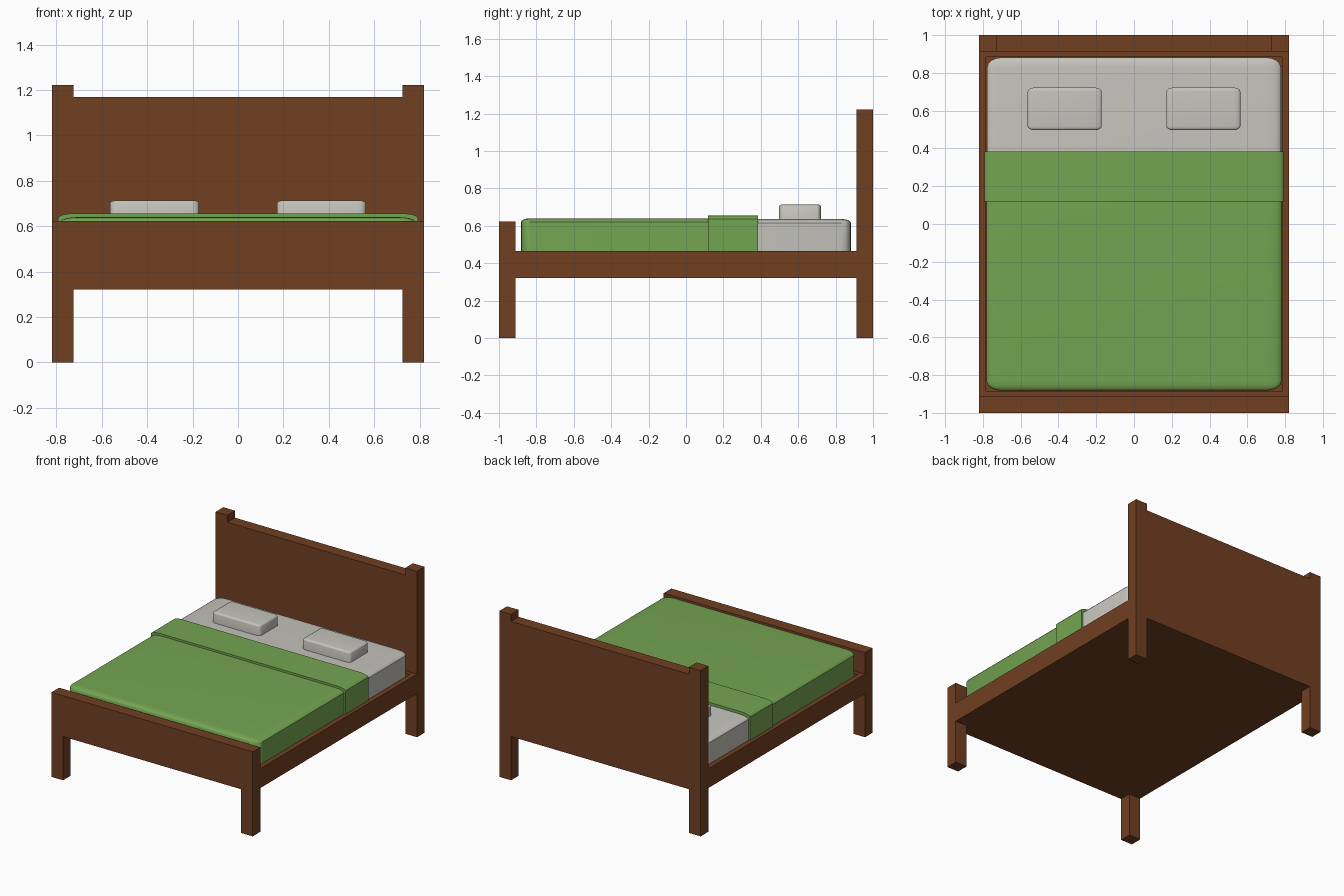
import bpy, bmesh
from mathutils import Vector

if "Cube" in bpy.data.objects:
    bpy.data.objects.remove(bpy.data.objects["Cube"])


def material(name, rgb):
    m = bpy.data.materials.new(name)
    m.diffuse_color = (*rgb, 1)
    m.use_nodes = True
    m.node_tree.nodes["Principled BSDF"].inputs["Base Color"].default_value = m.diffuse_color
    return m


WOOD = material("brown wood", (0.165, 0.050, 0.016))
LINEN = material("off white linen", (0.56, 0.55, 0.50))
GREEN = material("green blanket", (0.175, 0.375, 0.085))


def finish(bm, name, mat, smooth=False):
    bmesh.ops.recalc_face_normals(bm, faces=bm.faces)
    me = bpy.data.meshes.new(name)
    bm.to_mesh(me)
    bm.free()
    me.materials.append(mat)
    ob = bpy.data.objects.new(name, me)
    bpy.context.collection.objects.link(ob)
    if smooth:
        bpy.ops.object.select_all(action='DESELECT')
        ob.select_set(True)
        bpy.context.view_layer.objects.active = ob
        bpy.ops.object.shade_smooth_by_angle(angle=0.6)
    return ob


def cube(lo, hi):
    bm = bmesh.new()
    bmesh.ops.create_cube(bm, size=1)
    lo, hi = Vector(lo), Vector(hi)
    for v in bm.verts:
        v.co = Vector(((lo[i] + hi[i]) / 2 + v.co[i] * (hi[i] - lo[i]) for i in range(3)))
    return bm


def box(name, lo, hi, mat=WOOD):
    return finish(cube(lo, hi), name, mat)


def rounded(name, lo, hi, radius, mat, cuts=()):
    """Box with a different rounding along each axis, open below, trimmed in y."""
    r = Vector(radius)
    # bevel in a space where the rounding is 1 on every axis, then scale back
    bm = cube([lo[i] / r[i] for i in range(3)], [hi[i] / r[i] for i in range(3)])
    bottom = min(v.co.z for v in bm.verts)
    edges = [e for e in bm.edges if max(v.co.z for v in e.verts) > bottom + 0.1]
    bmesh.ops.bevel(bm, geom=edges, offset=1, segments=4, profile=0.5, affect='EDGES')
    bmesh.ops.scale(bm, vec=r, verts=bm.verts)
    for y, side in cuts:
        cut = bmesh.ops.bisect_plane(bm, geom=bm.verts[:] + bm.edges[:] + bm.faces[:],
                                     plane_co=(0, y, 0), plane_no=(0, side, 0),
                                     clear_outer=True)
        rim = [e for e in cut['geom_cut'] if isinstance(e, bmesh.types.BMEdge)]
        bmesh.ops.holes_fill(bm, edges=rim)
    return finish(bm, name, mat, smooth=True)


# Posts, mirrored left and right
for side, s in (("left", -1), ("right", 1)):
    xa, xb = sorted((s * 0.725, s * 0.82))
    box(f"{side}_head_post", (xa, 0.912, 0), (xb, 1, 1.222))
    box(f"{side}_foot_post", (xa, -1, 0), (xb, -0.912, 0.623))
    xa, xb = sorted((s * 0.783, s * 0.82))
    box(f"{side}_side_rail", (xa, -0.912, 0.322), (xb, 0.912, 0.465))

# Boards, end rails and bed base
box("headboard", (-0.725, 0.912, 0.322), (0.725, 1, 1.17))
box("footboard", (-0.725, -1, 0.322), (0.725, -0.912, 0.623))
box("head_end_rail", (-0.783, 0.883, 0.322), (0.783, 0.912, 0.465))
box("foot_end_rail", (-0.783, -0.912, 0.322), (0.783, -0.883, 0.465))
box("bed_base", (-0.783, -0.883, 0.322), (0.783, 0.883, 0.40))

# Mattress, blanket and folded blanket edge
rounded("mattress", (-0.777, -0.878, 0.40), (0.777, 0.882, 0.636), (0.08, 0.05, 0.02), LINEN)
rounded("blanket", (-0.781, -0.882, 0.40), (0.781, 0.90, 0.640), (0.08, 0.05, 0.02), GREEN,
        cuts=[(0.12, 1)])
rounded("blanket_fold", (-0.792, -0.90, 0.462), (0.792, 0.90, 0.656), (0.07, 0.05, 0.02), GREEN,
        cuts=[(0.385, 1), (0.118, -1)])

# Pillows
for side, s in (("left", -1), ("right", 1)):
    x = s * 0.367
    rounded(f"{side}_pillow", (x - 0.196, 0.497, 0.62), (x + 0.196, 0.722, 0.714),
            (0.035, 0.022, 0.012), LINEN)
